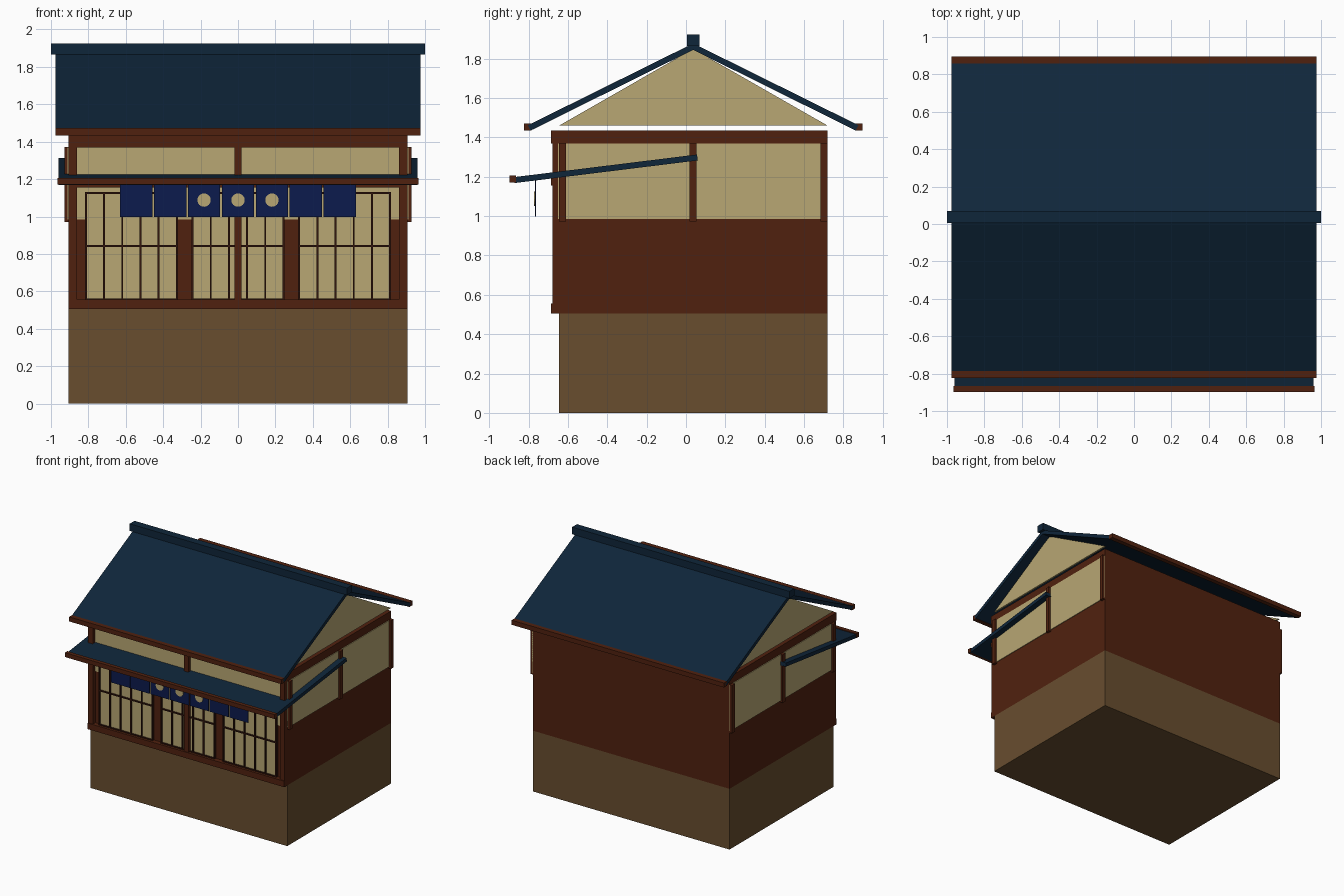
import bpy, bmesh, math
from mathutils import Matrix

if "Cube" in bpy.data.objects:
    bpy.data.objects.remove(bpy.data.objects["Cube"])


def material(name, rgb):
    m = bpy.data.materials.new(name)
    m.diffuse_color = (*rgb, 1.0)
    m.use_nodes = True
    m.node_tree.nodes["Principled BSDF"].inputs["Base Color"].default_value = m.diffuse_color
    return m


STONE = material("base_brown", (0.138, 0.075, 0.028))
WOOD = material("red_wood", (0.081, 0.0155, 0.0048))
DARK = material("dark_lattice", (0.033, 0.008, 0.004))
CREAM = material("cream_paper", (0.48, 0.385, 0.172))
NAVY = material("navy_roof", (0.0047, 0.019, 0.042))
CLOTH = material("blue_cloth", (0.0037, 0.011, 0.074))


def finish(name, bm, mat):
    bmesh.ops.recalc_face_normals(bm, faces=bm.faces)
    me = bpy.data.meshes.new(name)
    bm.to_mesh(me)
    bm.free()
    me.materials.append(mat)
    ob = bpy.data.objects.new(name, me)
    bpy.context.collection.objects.link(ob)
    return ob


def box(name, x, y, z, mat):
    """Box from (min, max) ranges on each axis."""
    bm = bmesh.new()
    bmesh.ops.create_cube(bm, size=1)
    for v in bm.verts:
        for i, (a, b) in enumerate((x, y, z)):
            v.co[i] = (a + b) / 2 + v.co[i] * (b - a)
    return finish(name, bm, mat)


def prism(name, profile, x, mat):
    """Extrude a (y, z) profile along x."""
    bm = bmesh.new()
    face = bm.faces.new([bm.verts.new((x[0], y, z)) for y, z in profile])
    ext = bmesh.ops.extrude_face_region(bm, geom=[face])["geom"]
    verts = [v for v in ext if isinstance(v, bmesh.types.BMVert)]
    bmesh.ops.translate(bm, verts=verts, vec=(x[1] - x[0], 0, 0))
    return finish(name, bm, mat)


W, FRONT, BACK, MID = 0.905, -0.645, 0.72, 0.0365

# Body: base and wooden walls
box("base", (-W, W), (FRONT, BACK), (0, 0.505), STONE)
box("walls", (-W, W), (FRONT, BACK), (0.505, 1.435), WOOD)

# Plaster bands on the front and both sides
box("front_plaster", (-W, W), (FRONT - 0.005, FRONT), (0.985, 1.37), CREAM)
for s, side in ((-1, "left"), (1, "right")):
    xs = sorted((s * W, s * (W + 0.006)))
    box(side + "_plaster", xs, (FRONT, BACK), (0.985, 1.37), CREAM)
    xs = sorted((s * W, s * (W + 0.023)))
    for i, y in enumerate((FRONT + 0.018, MID, BACK - 0.018)):
        box(f"{side}_wall_post_{i}", xs, (y - 0.018, y + 0.018), (0.972, 1.372), WOOD)
    # Gable ends
    prism(side + "_gable", [(FRONT, 1.46), (BACK, 1.46), (MID, 1.85)],
          sorted((s * 0.89, s * W)), CREAM)

# Front timber frame
for name, z in (("sill_beam", (0.505, 0.555)), ("lintel_beam", (1.155, 1.205)),
                ("top_beam", (1.368, 1.435))):
    box(name, (-W, W), (-0.685, FRONT), z, WOOD)
for name, x, w in (("corner_post_left", -0.883, 0.022), ("centre_post", 0, 0.02),
                   ("corner_post_right", 0.883, 0.022)):
    box(name, (x - w, x + w), (-0.679, FRONT), (0.51, 1.43), WOOD)

# Lattice screens: paper plate with bars
Z0, Z1 = 0.555, 1.125
for name, cx in (("left", -0.57), ("centre", 0), ("right", 0.57)):
    h = 0.243
    box(name + "_screen_paper", (cx - h, cx + h), (-0.654, FRONT), (Z0, Z1), CREAM)
    for i in range(6):
        x = cx - h + i * 2 * h / 5
        box(f"{name}_screen_bar_{i}", (x - 0.005, x + 0.005), (-0.665, FRONT), (Z0, Z1), DARK)
    for i, z in enumerate((Z0 + 0.003, 0.842, Z1)):
        box(f"{name}_screen_rail_{i}", (cx - h - 0.005, cx + h + 0.005),
            (-0.665, FRONT), (z - 0.005, z + 0.005), DARK)

# Hanging cloth strips with three round spots
for i in range(7):
    x = (i - 3) * 0.1815
    box(f"curtain_strip_{i}", (x - 0.0865, x + 0.0865), (-0.768, -0.762), (0.998, 1.185), CLOTH)
    if 2 <= i <= 4:
        bm = bmesh.new()
        bmesh.ops.create_cone(bm, cap_ends=True, segments=16, radius1=0.036, radius2=0.036,
                              depth=0.009,
                              matrix=Matrix.Translation((x, -0.768, 1.088))
                              @ Matrix.Rotation(math.pi / 2, 4, "X"))
        finish(f"curtain_spot_{i}", bm, CREAM)

# Awning slab running back through the walls, with front trim
prism("awning", [(-0.872, 1.168), (0.06, 1.283), (0.056, 1.313), (-0.876, 1.198)],
      (-0.96, 0.96), NAVY)
box("awning_trim", (-0.965, 0.965), (-0.898, -0.865), (1.17, 1.206), WOOD)

# Main roof: two slopes, eave trims and ridge
for s, side in ((-1, "front"), (1, "back")):
    prism(side + "_roof_slope",
          [(MID, 1.878), (MID + s * 0.84, 1.462), (MID + s * 0.826, 1.435), (MID, 1.845)],
          (-0.977, 0.977), NAVY)
    box(side + "_eave_trim", (-0.977, 0.977),
        sorted((MID + s * 0.822, MID + s * 0.86)), (1.434, 1.472), WOOD)
box("ridge", (-1, 1), (MID - 0.032, MID + 0.032), (1.865, 1.924), NAVY)
